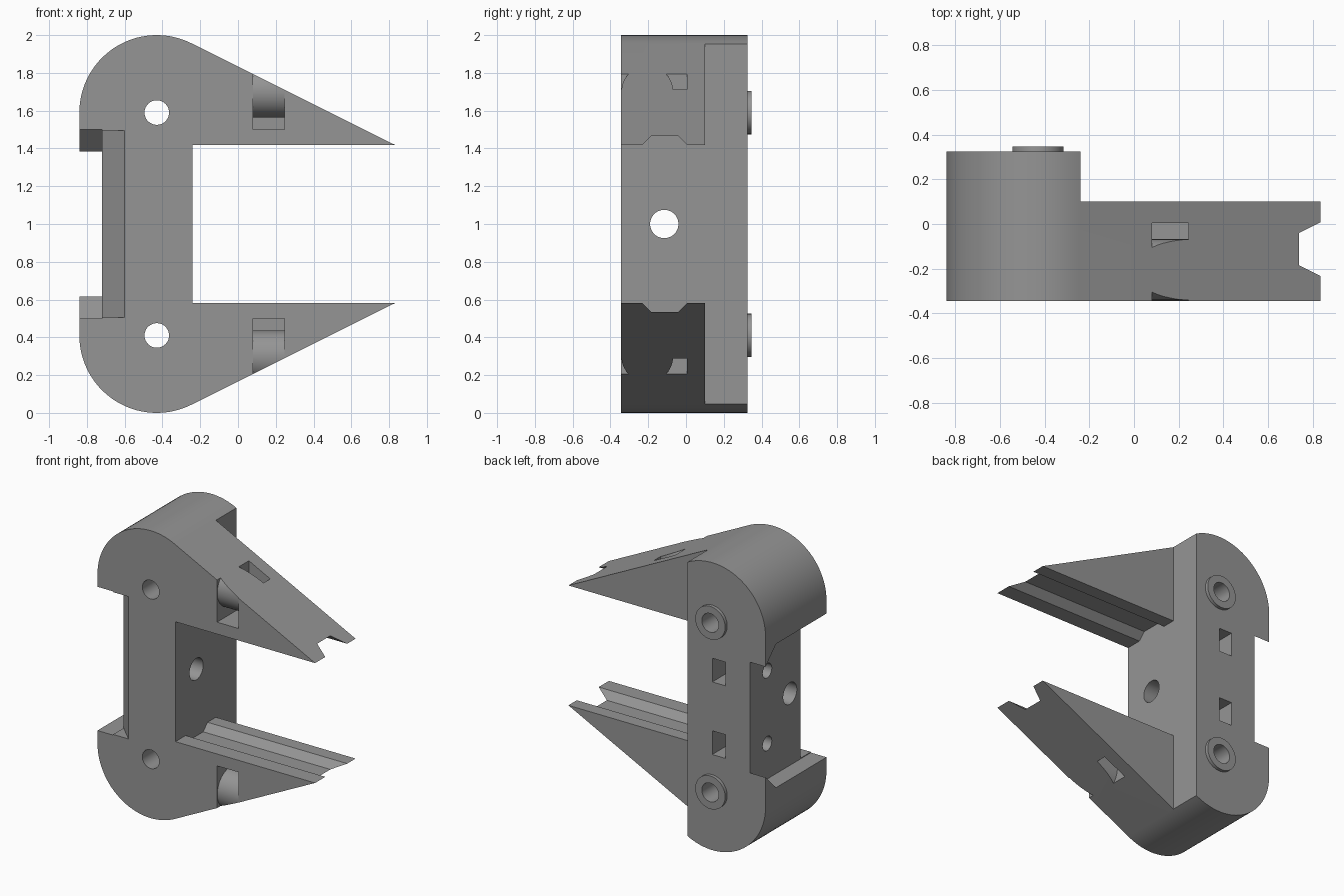
import bpy, bmesh, math
from mathutils import Vector

if "Cube" in bpy.data.objects:
    bpy.data.objects.remove(bpy.data.objects["Cube"])

grey = bpy.data.materials.new("plain grey")
grey.diffuse_color = (0.30, 0.30, 0.30, 1)
grey.use_nodes = True
grey.node_tree.nodes["Principled BSDF"].inputs["Base Color"].default_value = grey.diffuse_color

AXES = {'X': lambda a, b, t: (t, a, b),   # profile in y, z
        'Y': lambda a, b, t: (a, t, b),   # profile in x, z
        'Z': lambda a, b, t: (a, b, t)}   # profile in x, y


def prism(name, pts, axis, lo, hi):
    """Extrude a 2D profile along an axis."""
    bm = bmesh.new()
    put = AXES[axis]
    face = bm.faces.new([bm.verts.new(put(a, b, lo)) for a, b in pts])
    ext = bmesh.ops.extrude_face_region(bm, geom=[face])
    verts = [g for g in ext['geom'] if isinstance(g, bmesh.types.BMVert)]
    bmesh.ops.translate(bm, verts=verts, vec=Vector(put(0, 0, hi - lo)))
    bmesh.ops.recalc_face_normals(bm, faces=bm.faces)
    me = bpy.data.meshes.new(name)
    bm.to_mesh(me)
    bm.free()
    me.materials.append(grey)
    ob = bpy.data.objects.new(name, me)
    bpy.context.collection.objects.link(ob)
    return ob


def circle(a, b, r, n=48):
    return [(a + r * math.cos(2 * math.pi * i / n),
             b + r * math.sin(2 * math.pi * i / n)) for i in range(n)]


def rect(a0, a1, b0, b1):
    return [(a0, b0), (a1, b0), (a1, b1), (a0, b1)]


def flip(pts):
    """Mirror a profile about mid height."""
    return [(a, 2 - b) for a, b in pts]


def boolean(target, tool, op='DIFFERENCE'):
    bpy.context.view_layer.objects.active = target
    mod = target.modifiers.new(op, 'BOOLEAN')
    mod.operation, mod.solver, mod.object = op, 'EXACT', tool
    bpy.ops.object.modifier_apply(modifier=mod.name)
    bpy.data.objects.remove(tool)


FRONT, BACK, JAW_BACK = -0.345, 0.325, 0.10
CX, CZ, R = -0.43, 1.59, 0.41

# C-shaped body: rounded corners running tangentially into pointed jaws
start = math.atan2(2, 1)
arc = [(CX + R * math.cos(t), CZ + R * math.sin(t))
       for t in (start + (math.pi - start) * i / 28 for i in range(29))]
top = [(-0.24, 1.417), (0.835, 1.417)] + arc
body = prism("clamp_body", top + flip(top)[::-1], 'Y', FRONT, BACK)

# Jaws are thinner than the spine
boolean(body, prism("jaw_step", rect(-0.24, 1, -0.1, 2.1), 'Y', JAW_BACK, 0.5))

# Rear recess with sloped ends, and the chamfer on its front edge
recess = [(-0.5, 1.5), (0.21, 1.5), (0.425, 1.285)]
boolean(body, prism("recess", recess + flip(recess)[::-1], 'X', -1, -0.72))
boolean(body, prism("recess_chamfer",
                    [(-0.80, -0.15), (-0.80, -0.445), (-0.50, -0.445)],
                    'Z', 0.505, 1.495))

for side in (lambda p: p, flip):
    # V groove along the gripping face
    groove = [(-0.28, 1.37), (-0.185, 1.465), (-0.04, 1.465), (0.055, 1.37)]
    boolean(body, prism("groove", side(groove), 'X', -0.24, 1))
    # Tie slot wrapping around a round bar
    slot = prism("tie_slot", side(rect(-0.5, 0.005, 1.5, 2.1)), 'X', 0.08, 0.245)
    boolean(slot, prism("tie_bar", side(circle(-0.205, 1.70, 0.137)), 'X', 0, 0.4))
    boolean(body, slot)
    # Raised ring on the back and the bolt hole through it
    boolean(body, prism("ring", side(circle(CX, CZ, 0.115)), 'Y', 0.30, 0.348), 'UNION')
    boolean(body, prism("bolt_hole", side(circle(CX, CZ, 0.065)), 'Y', -0.5, 0.5))
    # Square nut pocket and its screw hole
    boolean(body, prism("nut_pocket", side(rect(-0.53, -0.43, 1.17, 1.335)), 'Y', 0.05, 0.5))
    boolean(body, prism("screw_hole", side(circle(0.135, 1.253, 0.05, 32)), 'X', -0.9, -0.48))

# Hole across the spine
boolean(body, prism("spine_hole", circle(-0.115, 1.0, 0.075), 'X', -1, 0))

bpy.ops.object.select_all(action='DESELECT')
body.select_set(True)
bpy.context.view_layer.objects.active = body
bpy.ops.object.shade_smooth_by_angle(angle=math.radians(30))
